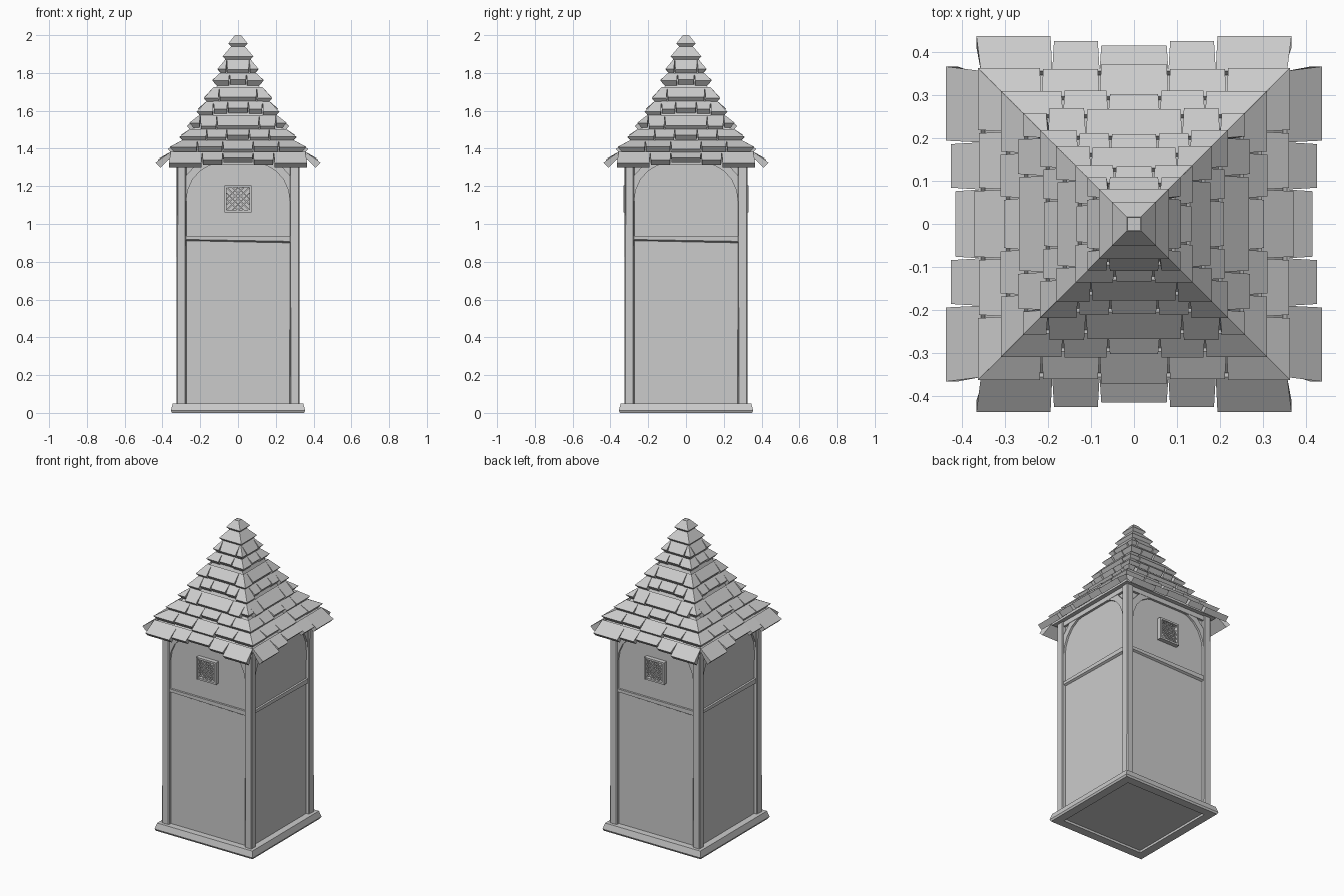
import bpy, bmesh, math, random
from mathutils import Matrix, Vector

if "Cube" in bpy.data.objects:
    bpy.data.objects.remove(bpy.data.objects["Cube"])

random.seed(4)


def finish(name, bm, bevel=0.0):
    bmesh.ops.remove_doubles(bm, verts=bm.verts, dist=0.0002)
    bmesh.ops.recalc_face_normals(bm, faces=bm.faces)
    me = bpy.data.meshes.new(name)
    bm.to_mesh(me)
    bm.free()
    ob = bpy.data.objects.new(name, me)
    bpy.context.collection.objects.link(ob)
    if bevel:
        mod = ob.modifiers.new("worn_edges", 'BEVEL')
        mod.width = bevel
        mod.segments = 1
    return ob


def box(bm, x0, x1, y0, y1, z0, z1, jitter=0.0):
    m = (Matrix.Translation(((x0 + x1) / 2, (y0 + y1) / 2, (z0 + z1) / 2))
         @ Matrix.Diagonal((x1 - x0, y1 - y0, z1 - z0, 1)))
    verts = bmesh.ops.create_cube(bm, size=1, matrix=m)['verts']
    for v in verts:
        v.co.x += random.uniform(-jitter, jitter)
        v.co.y += random.uniform(-jitter, jitter)


def hexa(bm, pts):
    # first four points are one end cap, last four the other
    v = [bm.verts.new(p) for p in pts]
    for f in ((0, 1, 2, 3), (7, 6, 5, 4), (0, 4, 5, 1),
              (1, 5, 6, 2), (2, 6, 7, 3), (3, 7, 4, 0)):
        bm.faces.new([v[i] for i in f])


def around(ob, count=4):
    # linked copies turned about the tower axis
    step = 2 * math.pi / count
    for k in range(1, count):
        c = ob.copy()
        c.name = f"{ob.name}_{k + 1}"
        c.rotation_euler.z = k * step
        bpy.context.collection.objects.link(c)


# plaster walls
bm = bmesh.new()
box(bm, -0.303, 0.303, -0.303, 0.303, 0.015, 1.38)
finish("tower_walls", bm)

# corner posts
bm = bmesh.new()
box(bm, 0.273, 0.324, -0.324, -0.273, 0.03, 1.37, 0.002)
around(finish("corner_post", bm, 0.005))

# mitred base sill
bm = bmesh.new()
section = [(0.295, 0.0), (0.35, 0.0), (0.356, 0.012), (0.345, 0.05), (0.295, 0.05)]
rings = [[bm.verts.new((s * r, -r, z)) for r, z in section] for s in (-1, 1)]
for i in range(5):
    j = (i + 1) % 5
    bm.faces.new((rings[0][i], rings[0][j], rings[1][j], rings[1][i]))
around(finish("base_sill", bm))

# horizontal rails: the middle one has a sagging, sloped underside
bm = bmesh.new()
hexa(bm, [(-0.28, -0.30, 0.937), (-0.28, -0.316, 0.937), (-0.28, -0.316, 0.918), (-0.28, -0.30, 0.910),
          (0.28, -0.30, 0.937), (0.28, -0.316, 0.937), (0.28, -0.316, 0.908), (0.28, -0.30, 0.898)])
around(finish("middle_rail", bm))
bm = bmesh.new()
box(bm, -0.28, 0.28, -0.318, -0.295, 1.315, 1.37)
around(finish("top_rail", bm))

# curved braces under the eaves
bm = bmesh.new()
for side in (-1, 1):
    prev = None
    for k in range(6):
        a = math.radians(90 * k / 5)
        ring = []
        for w, h in ((0.18, 0.205), (0.22, 0.245)):
            x = side * (0.095 + w * math.sin(a))
            z = 1.115 + h * math.cos(a)
            ring.append((x, z))
        (xi, zi), (xo, zo) = ring
        cur = [(xi, -0.30, zi), (xi, -0.316, zi), (xo, -0.316, zo), (xo, -0.30, zo)]
        if prev:
            hexa(bm, prev + cur)
        prev = cur
around(finish("curved_braces", bm))

# lattice windows on the front and back
bm = bmesh.new()
zc, h, w = 1.133, 0.072, 0.012
for s in (-1, 1):
    a, b = sorted((s * h, s * (h - w)))
    box(bm, a, b, -0.332, -0.30, zc - h, zc + h)
    box(bm, -h + w, h - w, -0.331, -0.30, zc + a, zc + b)
finish_frame = finish("window_frame", bm)
around(finish_frame, 2)
bm = bmesh.new()
q = h - w
for s in (-1, 1):
    for c in (-0.06, -0.03, 0.0, 0.03, 0.06):
        half = (q - abs(c) / 2 * 1.0) * math.sqrt(2) - abs(c) / math.sqrt(2) + 0.002
        m = (Matrix.Translation((c / 2 * 1.0 + c / 2, -0.318 - 0.002 * s, zc))
             @ Matrix.Rotation(s * math.pi / 4, 4, 'Y'))
        # centre each diagonal bar inside the frame opening
        mid = Vector((c / 2 - 0.0, -0.318 - 0.002 * s, zc + s * c / 2))
        length = 2 * math.sqrt(2) * (q - abs(c) / 2)
        m = (Matrix.Translation(mid) @ Matrix.Rotation(s * math.pi / 4, 4, 'Y')
             @ Matrix.Diagonal((length, 0.008, 0.007, 1)))
        bmesh.ops.create_cube(bm, size=1, matrix=m)
around(finish("window_lattice", bm), 2)

# roof profile: radius, height of each shingle course, eave to tip
course = [(0.428, 1.298), (0.368, 1.372), (0.308, 1.432), (0.266, 1.492), (0.217, 1.565),
          (0.177, 1.640), (0.142, 1.712), (0.107, 1.788), (0.077, 1.862), (0.047, 1.930),
          (0.030, 1.990)]
# shingle joints on the positive half of each course
joints = [[0.08, 0.19], [0.08, 0.215], [0.06, 0.165], [0.112, 0.20], [0.055, 0.13],
          [0.10], [0.045], [0.06], [], []]
drops = [0.0, 0.010, 0.003, 0.012, 0.002]

# solid roof core beneath the shingles
bm = bmesh.new()
core = [(0.29, 1.345), (0.345, 1.345)] + [(r - 0.022, z) for r, z in course[1:-1]] + [(0.016, 1.998)]
prev = None
for r, z in core:
    cur = [bm.verts.new((x * r, y * r, z)) for x, y in ((-1, -1), (1, -1), (1, 1), (-1, 1))]
    if prev:
        for i in range(4):
            j = (i + 1) % 4
            bm.faces.new((prev[i], prev[j], cur[j], cur[i]))
    prev = cur
bm.faces.new(prev)
finish("roof_core", bm)

# overlapping shingles, mitred along the hips
bm = bmesh.new()
for i, js in enumerate(joints):
    (r0, z0), (r1, z1) = course[i], course[i + 1]
    edges = [-1] + [-j for j in reversed(js)] + js + [1]
    n = len(edges) - 1
    for k in range(n):
        a, b = edges[k], edges[k + 1]
        first, last = k == 0, k == n - 1
        d = 0.0 if n == 1 else drops[(min(k, n - 1 - k) * 2 + i) % 5]
        if i == 0:
            d = (0.0, 0.012, 0.022)[min(k, n - 1 - k)]
        dz = d * (z1 - z0) / (r0 - r1)
        ro, zo = r0 + (0.009 if i == 0 else 0.004) - d, z0 + 0.026 + dz
        ri, zi = r0 - 0.018 - d, z0 + dz
        profile = [(ro, zo), (ri, zi), (r1 - 0.024, z1 - 0.010), (r1 - 0.012, z1 + 0.012)]
        if i == 9:
            profile[2:] = [(0.010, 1.985), (0.016, 2.0)]
        ends = []
        for e, hip, sgn in ((a, first, 1), (b, last, -1)):
            pts = []
            for m, (r, z) in enumerate(profile):
                lim = min(r, 0.366)
                s = e * lim if hip else max(-lim, min(lim, e))
                if not hip and m < 2:
                    s += sgn * 0.004
                pts.append((s, -r, z))
            ends.append(pts)
        hexa(bm, ends[0] + ends[1])
# merge only within exact mitre corners, keeping flat faces
around(finish("roof_shingles", bm))
